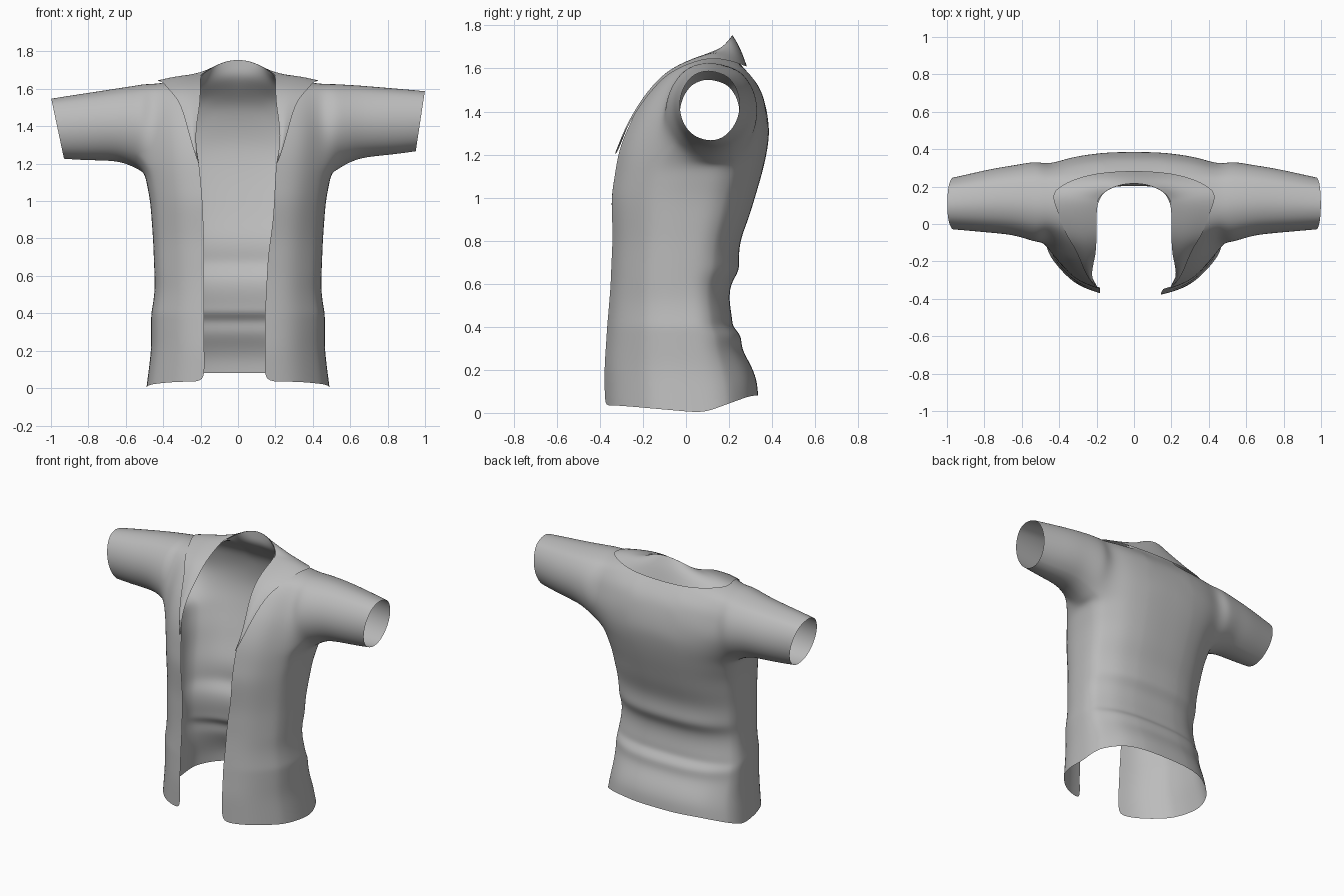
import bpy, bmesh, math
from mathutils import Vector

if "Cube" in bpy.data.objects:
    bpy.data.objects.remove(bpy.data.objects["Cube"])

N = 2.5            # roundness of the torso cross-section
ARMPIT = 1.15


def curve(*pts):
    """Piecewise linear profile through (z, value) points."""
    def f(z):
        if z <= pts[0][0]:
            return pts[0][1]
        for (a, p), (b, q) in zip(pts, pts[1:]):
            if z <= b:
                return p + (q - p) * (z - a) / (b - a)
        return pts[-1][1]
    return f


def lerp(a, b, t):
    return a + (b - a) * t


# Torso profiles by height
width = curve((0, .49), (.2, .465), (.4, .465), (.5, .445), (.6, .447), (.8, .455), (1, .47), (1.15, .5))
centre = curve((0, .06), (.6, 0), (1, .05), (1.15, .1))
front = curve((0, -.385), (.2, -.388), (.4, -.375), (.6, -.36), (.8, -.355), (1, -.365), (1.1, -.35),
              (1.2, -.335), (1.3, -.305), (1.4, -.255), (1.5, -.185), (1.58, -.105), (1.62, -.04), (1.67, .1))
back = curve((0, .335), (.1, .33), (.2, .3), (.3, .255), (.36, .26), (.4, .215), (.44, .215), (.52, .2),
             (.6, .205), (.66, .25), (.72, .245), (.8, .25), (.9, .29), (1, .32), (1.1, .35), (1.2, .375),
             (1.3, .388), (1.4, .378), (1.5, .352), (1.55, .325), (1.6, .27), (1.63, .235), (1.67, .2))
back_width = curve((1.15, .5), (1.35, .62))
edge_l = curve((0, .18), (.8, .182), (1, .19), (1.2, .208), (1.35, .235), (1.5, .205), (1.6, .2))
edge_r = curve((0, .143), (.4, .145), (.7, .16), (.9, .188), (1.2, .204), (1.35, .235), (1.5, .205), (1.6, .2))


def bulge(x, w):
    return max(0, 1 - (x / w) ** N) ** (1 / N)


def front_y(x, z):
    return centre(z) + (front(z) - centre(z)) * bulge(x, width(z))


def back_y(x, z):
    w = back_width(z) if z > ARMPIT else width(z)
    return centre(z) + (back(z) - centre(z)) * bulge(x, w)


def top_point(x):
    """Shoulder seam outside the neck, raised neckline inside it."""
    if x >= .199:
        return Vector((x, .1, 1.67 - .035 * (x - .2) / .25))
    k = x / .2
    return Vector((x, .1 + .115 * math.sqrt(1 - k * k), 1.67 + .085 * (1 - k * k)))


F = [0, .32, .64, 1]                          # front columns, opening to armhole
G = [1, .8, .62, 4 / 9, .38, .3, .2, .1, 0]   # back columns, armhole to spine
SIDE = 7
ROWS = [0, .1, .2, .3, .36, .4, .44, .52, .6, .66, .72, .8, .9, 1, 1.08, ARMPIT]
UPPER = [.12, .25, .38, .5, .62, .74, .85, .94, 1]


def lower_row(z, edge):
    w, yc = width(z), centre(z)
    pts = [(x, front_y(x, z)) for x in (lerp(edge(z), .9 * w, f) for f in F)]
    a = math.acos(.9 ** (N / 2))
    for i in range(1, SIDE + 1):
        p = lerp(-a, a, i / (SIDE + 1))
        r = front(z) if p < 0 else back(z)
        y = yc + abs(r - yc) * math.copysign(abs(math.sin(p)) ** (2 / N), p)
        pts.append((w * math.cos(p) ** (2 / N), y))
    pts += [(.9 * w * g, back_y(.9 * w * g, z)) for g in G]
    # hem dips at the side and rises at the back
    out = []
    for x, y in pts:
        hem = lerp(.0, .035, min(1, -(y - .08) / .4)) if y < .08 else lerp(0, .08, min(1, (y - .08) / .22))
        out.append(Vector((x, y, z + hem * max(0, 1 - z / .3))))
    return out


def ring_point(c, ang, ry, rz, x):
    return Vector((x, c[0] + ry * math.cos(ang), c[1] + rz * math.sin(ang)))


# Sleeve rings: x, y min, y max, z min, z max
SLEEVE = [(.5, -.1, .335, 1.165, 1.637), (.56, -.085, .33, 1.195, 1.633), (.65, -.06, .315, 1.228, 1.627),
          (.76, -.05, .3, 1.24, 1.617), (.88, -.04, .275, 1.25, 1.607), (1, -.03, .25, 1.265, 1.595)]


def build_half(bm, s):
    edge = edge_r if s > 0 else edge_l

    def vert(p):
        return bm.verts.new((p.x * s, p.y, p.z))

    def quad(a, b, c, d):
        bm.faces.new((a, b, c, d) if s > 0 else (d, c, b, a))

    def fill(grid):
        for r0, r1 in zip(grid, grid[1:]):
            for i in range(len(r0) - 1):
                quad(r0[i], r0[i + 1], r1[i + 1], r1[i])

    # torso below the armpits
    low = [[vert(p) for p in lower_row(z, edge)] for z in ROWS]
    fill(low)
    nf = len(F)
    # chest and upper back panels
    fp, bp = [low[-1][:nf]], [low[-1][nf + SIDE:]]
    for t in UPPER[:-1]:
        row = []
        for f in F:
            z = lerp(ARMPIT, top_point(.2 + .25 * f).z, t)
            x = lerp(edge(z), .45, f)
            row.append(vert(Vector((x, front_y(x, z), z))))
        fp.append(row)
        row = []
        for g in G:
            top = top_point(.45 * g)
            z = lerp(ARMPIT, top.z, t)
            row.append(vert(Vector((.45 * g, max(back_y(.45 * g, z), top.y), z))))
        bp.append(row)
    seam = [vert(top_point(.45 * g)) for g in G]
    bp.append(seam)
    fp.append(seam[:nf][::-1])
    fill(fp)
    fill(bp)
    # sleeve grown from the armhole loop
    loop = [r[-1] for r in fp] + [r[0] for r in bp[-2::-1]] + low[-1][nf:nf + SIDE][::-1]
    angs = [math.atan2((v.co.z - 1.4) / .235, (v.co.y - .115) / .215) for v in loop]
    prev = loop
    for k, (x, y0, y1, z0, z1) in enumerate(SLEEVE):
        t = k / (len(SLEEVE) - 1)
        drop = .04 * t if s < 0 else 0
        c = ((y0 + y1) / 2, (z0 + z1) / 2 - drop)
        ring = []
        for a in angs:
            slant = (.05 if s > 0 else .07) * t * (1 - math.sin(a)) / 2
            under = .03 * (1 - t) * (1 - math.sin(a)) / 2
            ring.append(vert(ring_point(c, a, (y1 - y0) / 2, (z1 - z0) / 2, x - slant + under)))
        for i in range(len(ring)):
            j = (i + 1) % len(ring)
            quad(prev[i], prev[j], ring[j], ring[i])
        prev = ring


def build_collar(bm, s):
    edge = edge_r if s > 0 else edge_l
    inner, outer = [], []
    # lapel following the opening
    for z, x, zo in ((1.2, .212, 1.2), (1.32, .25, 1.31), (1.44, .28, 1.43), (1.55, .315, 1.54), (1.62, .37, 1.595)):
        inner.append(Vector((edge(z), front_y(edge(z), z) - .006, z)))
        outer.append(Vector((x, front_y(x, zo) - .014, zo)))
    # neck section from the shoulder tip to the spine
    for x, o in ((.2, (.41, .08, 1.648)), (.195, (.45, .165, 1.645)), (.17, (.36, .225, 1.63)),
                 (.12, (.24, .265, 1.615)), (.06, (.12, .28, 1.61)), (0, (0, .284, 1.61))):
        inner.append(top_point(x) + Vector((0, .003, .002)))
        outer.append(Vector(o))
    rows = []
    for i, (a, b) in enumerate(zip(inner, outer)):
        lift = Vector((.0, -.008, .006)) if i < 5 else Vector((0, .004, .012))
        rows.append([bm.verts.new((p.x * s, p.y, p.z)) for p in (a, (a + b) / 2 + lift, b)])
    for r0, r1 in zip(rows, rows[1:]):
        for i in range(2):
            q = (r0[i], r0[i + 1], r1[i + 1], r1[i])
            bm.faces.new(q if s > 0 else q[::-1])


cloth = bpy.data.materials.new("grey cloth")
cloth.diffuse_color = (.5, .5, .5, 1)
cloth.use_nodes = True
cloth.node_tree.nodes["Principled BSDF"].inputs["Base Color"].default_value = cloth.diffuse_color


def make(name, builder):
    bm = bmesh.new()
    for s in (1, -1):
        builder(bm, s)
    bmesh.ops.remove_doubles(bm, verts=bm.verts, dist=.0005)
    bmesh.ops.recalc_face_normals(bm, faces=bm.faces)
    # the spine faces must look backwards
    bm.faces.ensure_lookup_table()
    rear = max(bm.faces, key=lambda f: f.calc_center_median().y)
    if rear.normal.y < 0:
        bmesh.ops.reverse_faces(bm, faces=bm.faces)
    for f in bm.faces:
        f.smooth = True
    me = bpy.data.meshes.new(name)
    bm.to_mesh(me)
    bm.free()
    me.materials.append(cloth)
    ob = bpy.data.objects.new(name, me)
    bpy.context.collection.objects.link(ob)
    sub = ob.modifiers.new("smooth", 'SUBSURF')
    sub.levels = sub.render_levels = 2
    return ob


make("jacket_body_and_sleeves", build_half)
make("shawl_collar", build_collar)
